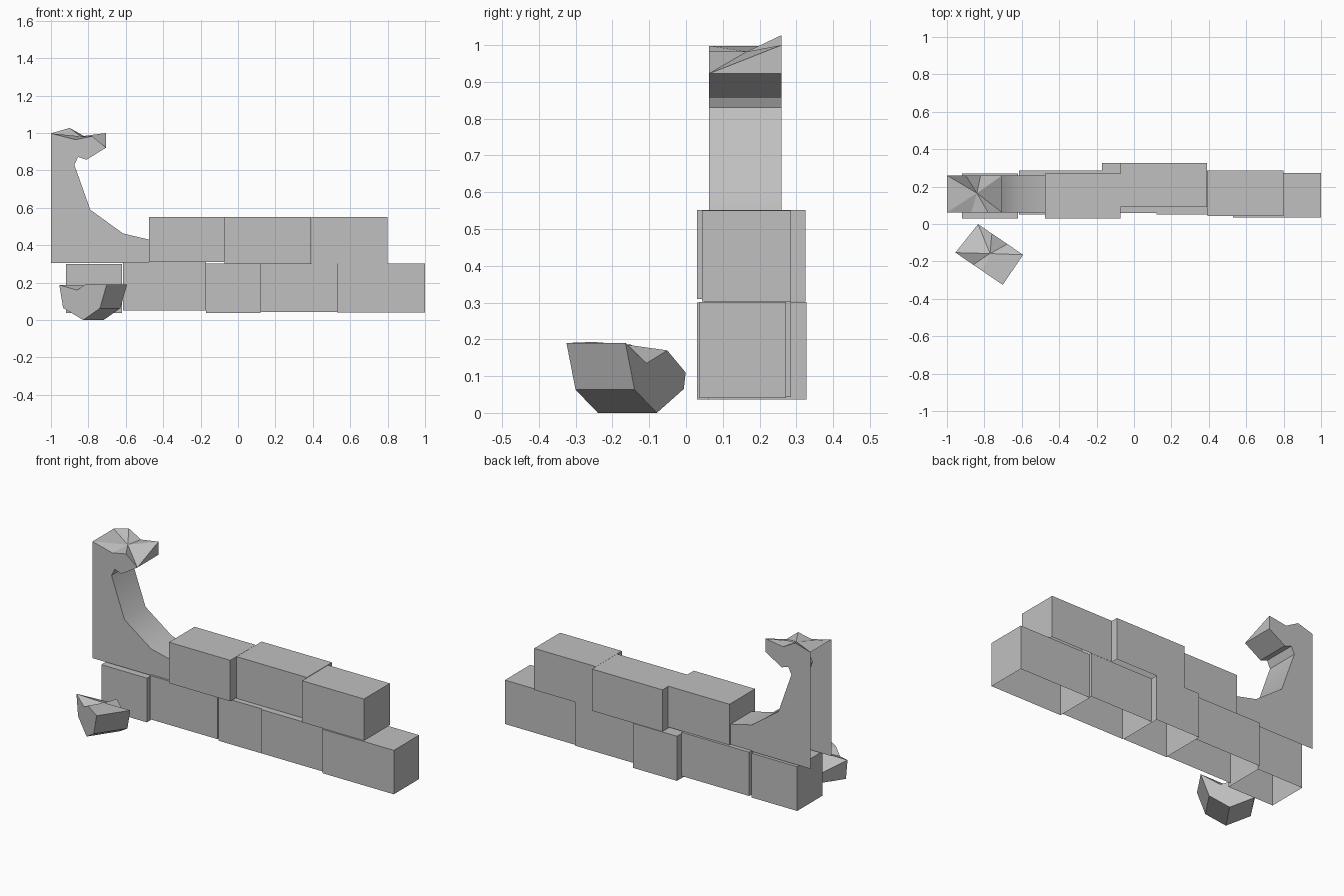
import bpy
import bmesh
import math
from mathutils import Matrix

cube = bpy.data.objects.get("Cube")
if cube:
    bpy.data.objects.remove(cube, do_unlink=True)

stone = bpy.data.materials.new("grey stone")
stone.use_nodes = True
grey = (0.53, 0.53, 0.53, 1)
stone.diffuse_color = grey
stone.node_tree.nodes["Principled BSDF"].inputs["Base Color"].default_value = grey


def finish(name, bm):
    bmesh.ops.recalc_face_normals(bm, faces=bm.faces[:])
    mesh = bpy.data.meshes.new(name)
    bm.to_mesh(mesh)
    bm.free()
    mesh.materials.append(stone)
    obj = bpy.data.objects.new(name, mesh)
    bpy.context.collection.objects.link(obj)
    return obj


def block(name, x0, x1, y0, y1, z0, z1):
    """A box with an open underside."""
    bm = bmesh.new()
    size = Matrix.Diagonal((x1 - x0, y1 - y0, z1 - z0, 1))
    place = Matrix.Translation(((x0 + x1) / 2, (y0 + y1) / 2, (z0 + z1) / 2))
    bmesh.ops.create_cube(bm, size=1, matrix=place @ size)
    bm.normal_update()
    underside = [f for f in bm.faces if f.normal.z < -0.5]
    bmesh.ops.delete(bm, geom=underside, context="FACES")
    return finish(name, bm)


def broken_stone(name, outline, front_break, back_break, peak, y0, y1,
                 smooth=(), left_open=()):
    """Extrude an outline in y, with a jagged broken top fanned around a peak."""
    bm = bmesh.new()
    front = [bm.verts.new((x, y0, z)) for x, z in front_break + outline]
    back = [bm.verts.new((x, y1, z)) for x, z in back_break + outline]
    n, jag = len(front), len(front_break)
    bm.faces.new(front)
    bm.faces.new(back[::-1])
    # Sides under the break
    for i in range(jag - 1, n):
        if i - jag not in left_open:
            j = (i + 1) % n
            face = bm.faces.new((front[i], front[j], back[j], back[i]))
            face.smooth = i - jag in smooth
    # Broken top
    rim = front[:jag] + back[:jag][::-1]
    tip = bm.verts.new(peak)
    for a, b in zip(rim, rim[1:] + rim[:1]):
        bm.faces.new((a, b, tip))
    bmesh.ops.remove_doubles(bm, verts=bm.verts[:], dist=0.0005)
    for e in bm.edges:
        e.smooth = all(f.smooth for f in e.link_faces)
    return finish(name, bm)


# Lower course: x range, y range, z range
lower = [(-0.92, -0.62, 0.03, 0.27, 0.037, 0.3),
         (-0.615, -0.17, 0.05, 0.285, 0.05, 0.31),
         (-0.17, 0.12, 0.06, 0.327, 0.037, 0.302),
         (0.12, 0.53, 0.05, 0.285, 0.043, 0.303),
         (0.53, 1.0, 0.035, 0.272, 0.041, 0.302)]
for i, spans in enumerate(lower):
    block(f"lower_block_{i + 1}", *spans)

# Upper course
upper = [(-0.475, -0.072, 0.03, 0.27, 0.309, 0.552),
         (-0.072, 0.39, 0.09, 0.325, 0.303, 0.551),
         (0.392, 0.798, 0.043, 0.286, 0.303, 0.55)]
for i, spans in enumerate(upper):
    block(f"upper_block_{i + 1}", *spans)

# Remaining side of the arched window, open where it met its neighbours
broken_stone(
    "window_arch",
    [(-0.705, 0.922), (-0.81, 0.857), (-0.855, 0.872), (-0.875, 0.83),
     (-0.79, 0.59), (-0.615, 0.463), (-0.475, 0.43), (-0.475, 0.305), (-1, 0.305)],
    [(-1, 0.998), (-0.87, 0.965), (-0.78, 0.983), (-0.705, 0.922)],
    [(-1, 0.998), (-0.9, 1.027), (-0.82, 0.982), (-0.705, 1)],
    (-0.84, 0.165, 0.982), 0.062, 0.26, smooth=(3, 4, 5), left_open=(6, 7, 8))

# Fallen fragment lying in front of the wall
rubble = broken_stone(
    "fallen_fragment",
    [(0.262, 0.063), (0.154, 0), (0.024, 0.065)],
    [(0, 0.187), (0.115, 0.16), (0.175, 0.193), (0.306, 0.19)],
    [(0.015, 0.11), (0.104, 0.17), (0.204, 0.135), (0.306, 0.19)],
    (0.156, 0.1, 0.185), 0, 0.194)
rubble.data.transform(Matrix.Translation((-0.955, -0.153, 0))
                      @ Matrix.Rotation(math.radians(-34.2), 4, "Z"))
